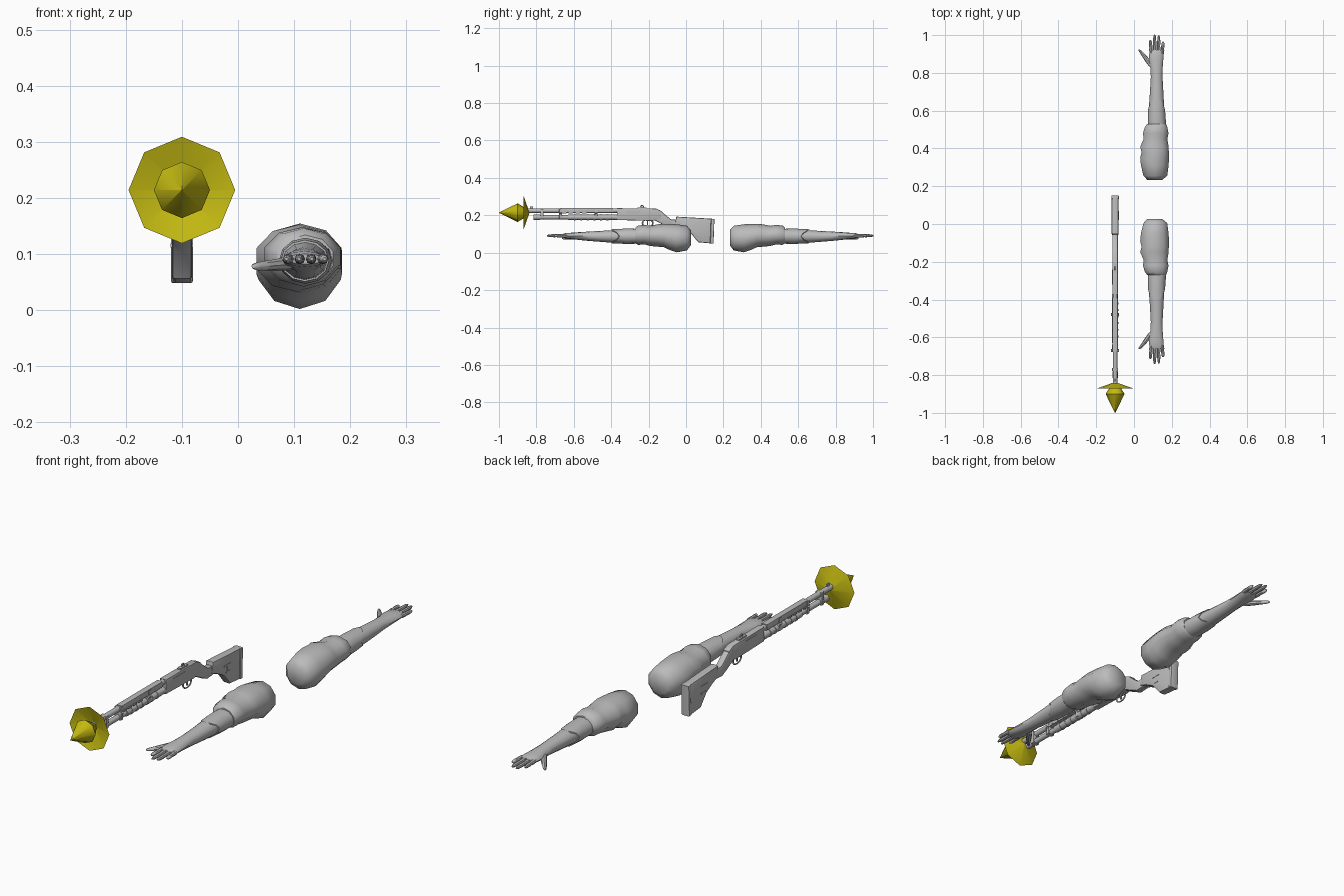
import bpy
import bmesh
from math import sin, cos, pi, radians
from mathutils import Matrix

default_cube = bpy.data.objects.get("Cube")
if default_cube:
    bpy.data.objects.remove(default_cube, do_unlink=True)


def make_material(name, colour):
    material = bpy.data.materials.new(name)
    material.use_nodes = True
    material.diffuse_color = colour
    material.node_tree.nodes["Principled BSDF"].inputs["Base Color"].default_value = colour
    return material


grey = make_material("plain grey", (0.5, 0.5, 0.5, 1))
yellow = make_material("flash yellow", (0.55, 0.49, 0.006, 1))

GUN_X = -0.1        # gun centre line
ARM_MIRROR = 0.26   # the rear arm lies at ARM_MIRROR - y


def finish(bm, name, material=grey, sharp=40):
    """Turn a bmesh into an object, smooth below the sharp angle."""
    bmesh.ops.recalc_face_normals(bm, faces=bm.faces)
    for face in bm.faces:
        face.smooth = True
    for edge in bm.edges:
        edge.smooth = edge.calc_face_angle(pi) < radians(sharp)
    mesh = bpy.data.meshes.new(name)
    bm.to_mesh(mesh)
    bm.free()
    mesh.materials.append(material)
    obj = bpy.data.objects.new(name, mesh)
    bpy.context.collection.objects.link(obj)
    return obj


def loft(name, rings, sides=10, material=grey, sharp=40, caps=True, zigzag=0):
    """Skin elliptical rings (y, x, z, half width, half height) along y."""
    bm = bmesh.new()
    loops = []
    for index, (y, x, z, wide, high) in enumerate(rings):
        wave = zigzag if index == len(rings) - 1 else 0
        loop = []
        for i in range(sides):
            a = 2 * pi * i / sides + pi / 2
            offset = wave * cos(2 * a)
            loop.append(bm.verts.new((x + wide * cos(a), y + offset, z + high * sin(a))))
        loops.append(loop)
    for one, two in zip(loops, loops[1:]):
        for i in range(sides):
            j = (i + 1) % sides
            bm.faces.new((one[i], one[j], two[j], two[i]))
    if caps:
        bm.faces.new(loops[0])
        bm.faces.new(loops[-1])
    return finish(bm, name, material, sharp)


def tube(name, start, end, z, radius, sides=12, high=None):
    """Straight tube on the gun's centre line."""
    high = high or radius
    return loft(name, [(y, GUN_X, z, radius, high) for y in (start, end)], sides)


def plate(name, outline, width, bevel=0.004, x=GUN_X):
    """Side profile (y, z) extruded across x with softened edges."""
    bm = bmesh.new()
    face = bm.faces.new([bm.verts.new((x - width / 2, y, z)) for y, z in outline])
    extruded = bmesh.ops.extrude_face_region(bm, geom=[face])
    moved = [v for v in extruded["geom"] if isinstance(v, bmesh.types.BMVert)]
    bmesh.ops.translate(bm, vec=(width, 0, 0), verts=moved)
    if bevel:
        rim = [e for e in bm.edges if abs(e.verts[0].co.x - e.verts[1].co.x) < width / 2]
        bmesh.ops.bevel(bm, geom=rim, offset=bevel, segments=2, affect="EDGES", profile=0.5)
    return finish(bm, name)


def block(name, y, z, length, height, width, bevel=0, x=GUN_X):
    a, b = length / 2, height / 2
    corners = [(y - a, z - b), (y + a, z - b), (y + a, z + b), (y - a, z + b)]
    return plate(name, corners, width, bevel, x)


def ring(name, y, z, major, minor, stretch=1):
    """Upright ring seen from the side."""
    bm = bmesh.new()
    count, around = 16, 6
    grid = []
    for i in range(count):
        a = 2 * pi * i / count
        row = []
        for j in range(around):
            b = 2 * pi * j / around
            r = major + minor * cos(b)
            row.append(bm.verts.new((GUN_X + minor * sin(b), y + stretch * r * cos(a), z + r * sin(a))))
        grid.append(row)
    for i in range(count):
        for j in range(around):
            k, m = (i + 1) % count, (j + 1) % around
            bm.faces.new((grid[i][j], grid[k][j], grid[k][m], grid[i][m]))
    return finish(bm, name, sharp=80)


# ---- Arm: sleeve, forearm, glove cuff, hand, fingers ----
arm = [
    loft("sleeve", [
        (0.026, 0.11, 0.08, 0.042, 0.04),
        (0.005, 0.113, 0.078, 0.066, 0.066),
        (-0.05, 0.11, 0.077, 0.077, 0.075),
        (-0.09, 0.109, 0.085, 0.080, 0.069),
        (-0.12, 0.112, 0.092, 0.076, 0.062),
        (-0.15, 0.108, 0.092, 0.079, 0.060),
        (-0.19, 0.114, 0.090, 0.066, 0.054),
        (-0.22, 0.115, 0.096, 0.071, 0.052),
        (-0.255, 0.117, 0.094, 0.062, 0.052),
        (-0.27, 0.12, 0.092, 0.052, 0.042)], sharp=50),
    loft("forearm", [
        (-0.25, 0.121, 0.088, 0.046, 0.038),
        (-0.35, 0.119, 0.088, 0.041, 0.036),
        (-0.43, 0.12, 0.087, 0.036, 0.031),
        (-0.52, 0.12, 0.088, 0.031, 0.025),
        (-0.57, 0.119, 0.089, 0.033, 0.021),
        (-0.61, 0.117, 0.09, 0.038, 0.017),
        (-0.645, 0.119, 0.091, 0.038, 0.014),
        (-0.66, 0.12, 0.091, 0.034, 0.009)], 12),
    loft("glove_cuff", [
        (-0.27, 0.121, 0.088, 0.048, 0.040),
        (-0.32, 0.12, 0.088, 0.047, 0.041),
        (-0.38, 0.119, 0.088, 0.043, 0.037)], 12, zigzag=0.025),
    loft("thumb", [
        (-0.575, 0.093, 0.084, 0.014, 0.013),
        (-0.605, 0.073, 0.081, 0.016, 0.011),
        (-0.635, 0.05, 0.079, 0.012, 0.009),
        (-0.655, 0.034, 0.078, 0.009, 0.007),
        (-0.663, 0.028, 0.078, 0.004, 0.004)], 8),
]
for number, tip in enumerate((-0.715, -0.742, -0.738, -0.705)):
    base_x = 0.091 + number * 0.0195
    length = tip + 0.64
    profile = []
    for t, radius in ((0, 0.009), (0.3, 0.0095), (0.42, 0.008), (0.65, 0.0085), (0.9, 0.007), (1, 0.003)):
        spread = (number - 1.5) * 0.003 * t
        profile.append((-0.64 + length * t, base_x + spread, 0.091, radius, radius))
    arm.append(loft("finger_%d" % (number + 1), profile, 8))

# The opposite arm is the same one mirrored along y
mirror = Matrix.Translation((0, ARM_MIRROR, 0)) @ Matrix.Scale(-1, 4, (0, 1, 0))
for part in arm:
    mesh = part.data.copy()
    mesh.transform(mirror)
    mesh.flip_normals()
    bpy.context.collection.objects.link(bpy.data.objects.new("rear_" + part.name, mesh))

# ---- Gun: barrel, magazine, pump, receiver ----
tube("barrel", -0.845, -0.34, 0.225, 0.012)
tube("magazine_tube", -0.80, -0.34, 0.19, 0.012)
tube("magazine_cap", -0.815, -0.78, 0.19, 0.0145)
tube("pump", -0.63, -0.37, 0.19, 0.016, high=0.0155)
for i in range(6):
    tube("pump_rib", -0.60 + i * 0.035, -0.59 + i * 0.035, 0.19, 0.0175)
block("heat_shield", -0.53, 0.226, 0.28, 0.026, 0.028, 0.004)
for side in (-1, 1):
    for i in range(4):
        block("shield_slot", -0.65 + i * 0.035, 0.214, 0.024, 0.007, 0.004, x=GUN_X + side * 0.014)
for y in (-0.77, -0.67, -0.48):
    block("barrel_clamp", y, 0.207, 0.016, 0.056, 0.032, 0.003)
for y in (-0.67, -0.48):
    tube("clamp_bolt", y - 0.008, y + 0.008, 0.21, 0.021, 8, 0.007)
block("front_sight", -0.825, 0.241, 0.016, 0.012, 0.006)
plate("receiver", [(-0.37, 0.175), (-0.18, 0.17), (-0.13, 0.18), (-0.13, 0.222),
                   (-0.16, 0.236), (-0.37, 0.238)], 0.03)
block("ejection_port", -0.28, 0.215, 0.08, 0.02, 0.032)
block("sight_base", -0.235, 0.239, 0.05, 0.008, 0.016)
ring("rear_sight", -0.235, 0.246, 0.007, 0.003)
ring("trigger_guard", -0.205, 0.158, 0.02, 0.003, 1.4)
block("trigger", -0.205, 0.16, 0.006, 0.024, 0.006)

# ---- Gun: neck and stock ----
plate("grip_neck", [(-0.17, 0.175), (-0.17, 0.234), (-0.14, 0.228), (-0.105, 0.198), (-0.08, 0.178),
                    (-0.045, 0.178), (-0.045, 0.135), (-0.085, 0.132), (-0.12, 0.148)], 0.03, 0.007)
plate("stock", [(-0.06, 0.145), (-0.052, 0.193), (0.135, 0.182), (0.13, 0.05),
                (0.065, 0.056), (0.025, 0.105), (-0.02, 0.13)], 0.036, 0.006)
plate("butt_pad", [(0.135, 0.182), (0.152, 0.18), (0.147, 0.048), (0.13, 0.05)], 0.039, 0.004)
block("stock_slot_upper", 0.045, 0.145, 0.045, 0.007, 0.04)
block("stock_slot_lower", 0.05, 0.115, 0.03, 0.007, 0.04)
block("stock_slot_bar", 0.047, 0.13, 0.007, 0.03, 0.039)

# ---- Muzzle flash: swept collar and pointed core ----
loft("flash_collar", [(-0.87, GUN_X, 0.214, 0.095, 0.095),
                      (-0.837, GUN_X, 0.214, 0.001, 0.001)], 8, yellow, caps=False)
loft("flash_core", [(-1, GUN_X, 0.214, 0.001, 0.001),
                    (-0.9, GUN_X, 0.214, 0.05, 0.05),
                    (-0.845, GUN_X, 0.214, 0.016, 0.016)], 8, yellow, 50)
